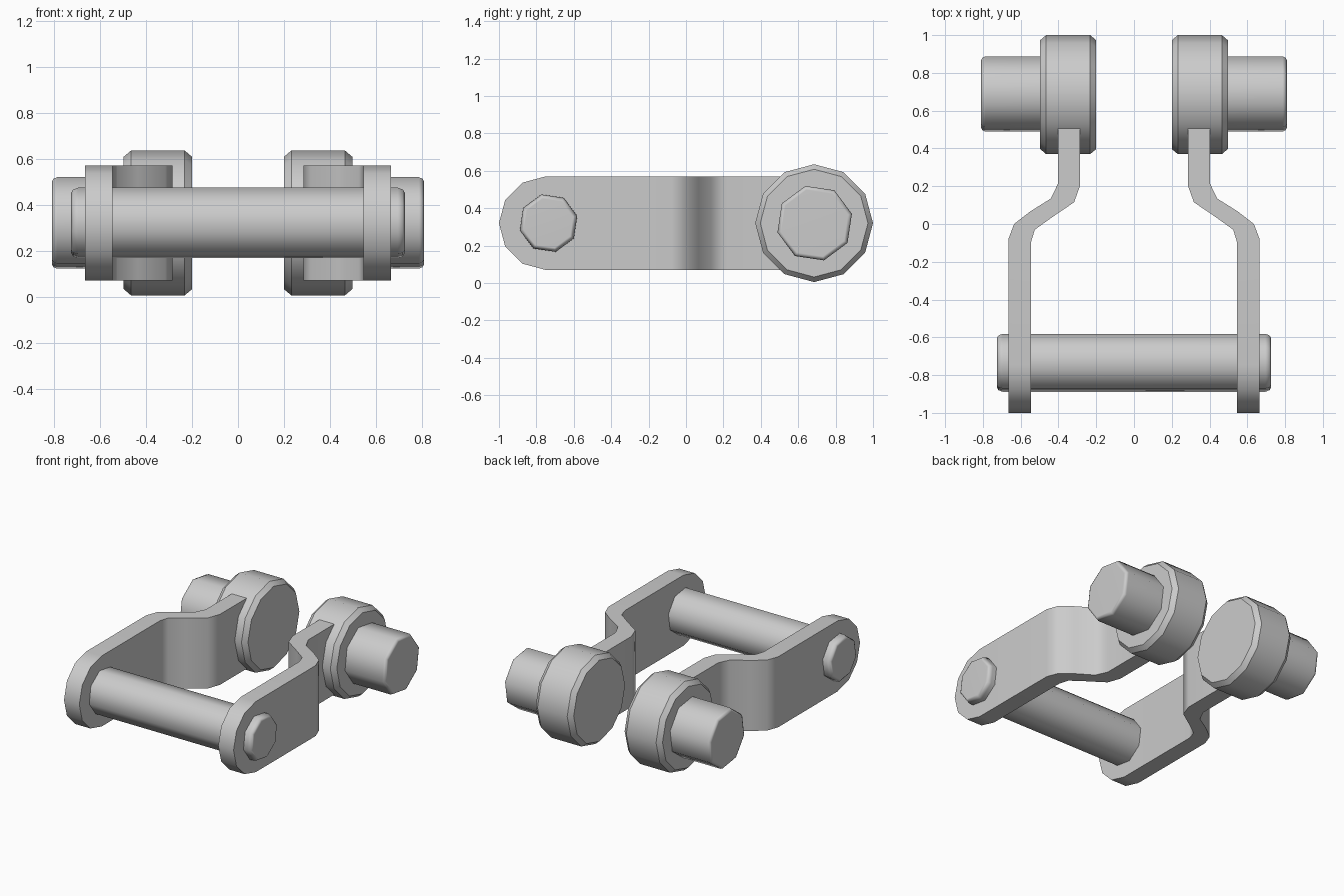
import bpy, bmesh
from math import sin, cos, radians

cube = bpy.data.objects.get("Cube")
if cube:
    bpy.data.objects.remove(cube, do_unlink=True)

steel = bpy.data.materials.new("grey_steel")
steel.use_nodes = True
GREY = (0.6, 0.6, 0.6, 1)
steel.diffuse_color = GREY
steel.node_tree.nodes["Principled BSDF"].inputs["Base Color"].default_value = GREY

MID_Z = 0.32


def loft(name, rings, smooth_angle, mirrored):
    """Skin a row of equal-sized rings, cap both ends, and shade by angle."""
    bm = bmesh.new()
    rows = [[bm.verts.new(p) for p in ring] for ring in rings]
    n = len(rows[0])
    for a, b in zip(rows, rows[1:]):
        for i in range(n):
            j = (i + 1) % n
            bm.faces.new((a[i], a[j], b[j], b[i]))
    bm.faces.new(rows[0])
    bm.faces.new(rows[-1])
    bmesh.ops.remove_doubles(bm, verts=bm.verts[:], dist=0.0005)
    bmesh.ops.recalc_face_normals(bm, faces=bm.faces[:])
    mesh = bpy.data.meshes.new(name)
    bm.to_mesh(mesh)
    bm.free()
    mesh.materials.append(steel)
    mesh.shade_smooth()
    mesh.set_sharp_from_angle(angle=radians(smooth_angle))
    obj = bpy.data.objects.new(name, mesh)
    bpy.context.collection.objects.link(obj)
    if mirrored:
        obj.modifiers.new("Mirror", 'MIRROR').use_axis[0] = True
    weighted = obj.modifiers.new("Weighted normals", 'WEIGHTED_NORMAL')
    weighted.keep_sharp = True
    return obj


def barrel(name, y, profile, sides, phase, smooth_angle, mirrored=True):
    """Round bar along x from (x, radius) pairs."""
    angles = [radians(phase + 360 * i / sides) for i in range(sides)]
    rings = [[(x, y + r * cos(a), MID_Z + r * sin(a)) for a in angles]
             for x, r in profile]
    return loft(name, rings, smooth_angle, mirrored)


# Side arms: rounded front end, then a joggle inward to the rollers
HALF_H = 0.25
OUT_X, IN_X = 0.665, 0.545
stations = []
for step in (3, 2, 1, 0):
    a = radians(30 * step)
    y = -0.75 - HALF_H * sin(a)
    stations.append(((OUT_X, y), (IN_X, y), HALF_H * cos(a)))
bend_outer = [(OUT_X, -0.08), (0.635, 0.0), (0.55, 0.066), (0.44, 0.135), (0.402, 0.215), (0.402, 0.51)]
bend_inner = [(IN_X, -0.095), (0.525, -0.03), (0.435, 0.035), (0.317, 0.115), (0.285, 0.205), (0.285, 0.51)]
stations += [(o, i, HALF_H) for o, i in zip(bend_outer, bend_inner)]
loft("side_arms",
     [[(*o, MID_Z - h), (*o, MID_Z + h), (*i, MID_Z + h), (*i, MID_Z - h)]
      for o, i, h in stations], 40, True)

# Rollers with chamfered rims
barrel("rollers", 0.685, [(0.2, 0.288), (0.232, 0.315), (0.465, 0.315), (0.497, 0.288)],
       12, 0, 35)

# Studs sticking out of the rollers
barrel("roller_studs", 0.688, [(0.48, 0.205), (0.787, 0.205), (0.803, 0.198), (0.81, 0.183)],
       8, 14, 50)

# Cross pin joining the front of the arms
pin_end = [(0.695, 0.158), (0.717, 0.15), (0.726, 0.135)]
barrel("cross_pin", -0.735, [(-x, r) for x, r in reversed(pin_end)] + pin_end,
       8, 14, 50, mirrored=False)
